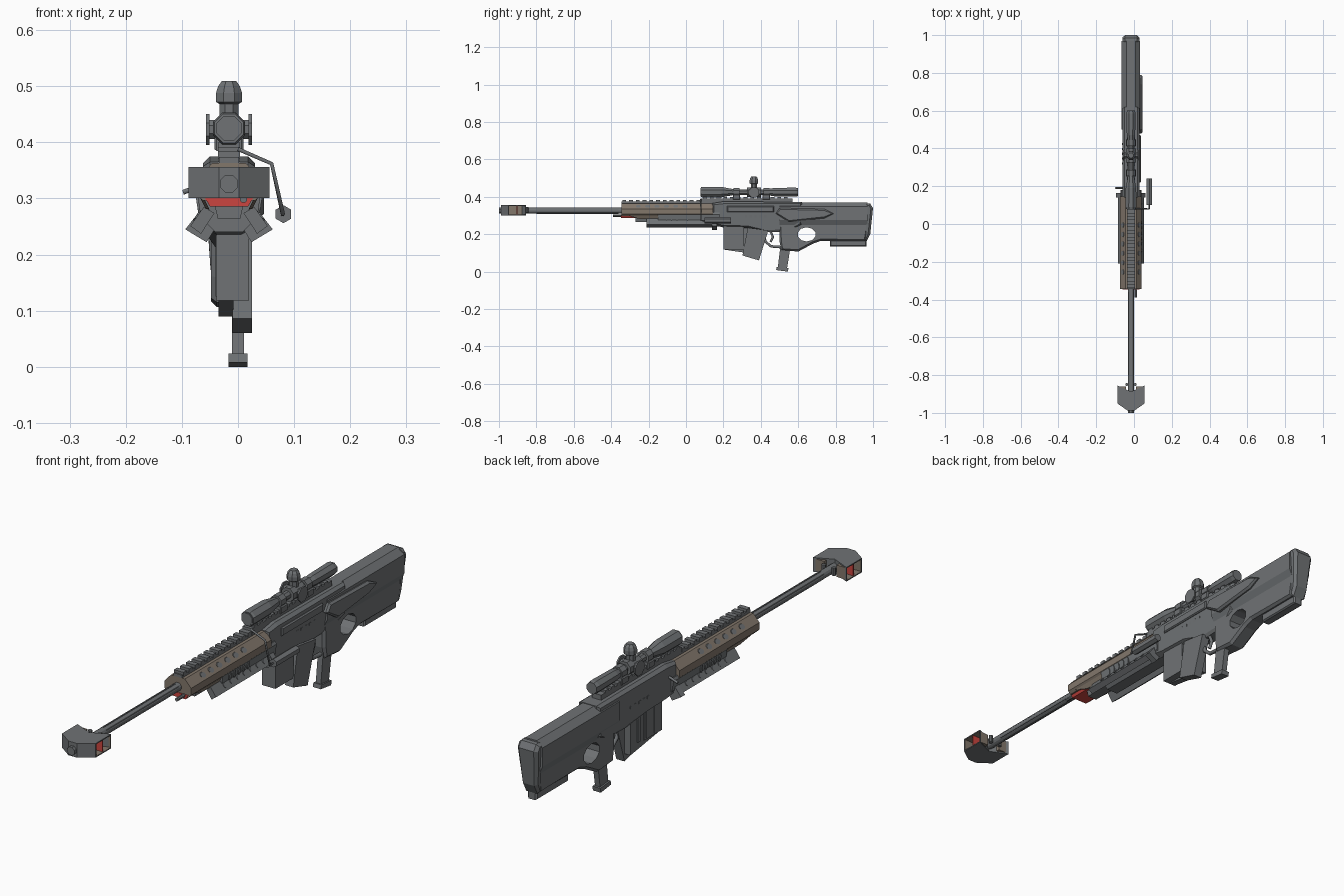
import bpy, bmesh, math

default = bpy.data.objects.get("Cube")
if default:
    bpy.data.objects.remove(default, do_unlink=True)
MID = -0.016  # bore line across the width

def make_material(name, rgb):
    mat = bpy.data.materials.new(name)
    mat.use_nodes = True
    mat.diffuse_color = (*rgb, 1)
    mat.node_tree.nodes["Principled BSDF"].inputs["Base Color"].default_value = (*rgb, 1)
    return mat

GREY = make_material("gunmetal grey", (0.16, 0.17, 0.178))
TAN = make_material("brown tan", (0.225, 0.185, 0.148))
RED = make_material("red", (0.6, 0.06, 0.05))

def finish(name, bm, *mats):
    bmesh.ops.recalc_face_normals(bm, faces=bm.faces)
    mesh = bpy.data.meshes.new(name)
    bm.to_mesh(mesh)
    bm.free()
    obj = bpy.data.objects.new(name, mesh)
    for mat in mats:
        mesh.materials.append(mat)
    bpy.context.collection.objects.link(obj)
    return obj

def place(axis, a, b, depth):
    """Point from two profile coordinates and a depth along the axis."""
    return {"x": (depth, a, b), "y": (a, depth, b), "z": (a, b, depth)}[axis]

def extruded(bm, axis, points, start, end, chamfer=0):
    """Extrude an outline along an axis, optionally with chamfered end caps."""
    low = [bm.verts.new(place(axis, a, b, start + chamfer)) for a, b in points]
    high = [bm.verts.new(place(axis, a, b, end - chamfer)) for a, b in points]
    caps = [bm.faces.new(low), bm.faces.new(high)]
    for i in range(len(points)):
        j = (i + 1) % len(points)
        bm.faces.new((low[i], low[j], high[j], high[i]))
    bmesh.ops.recalc_face_normals(bm, faces=bm.faces)
    if chamfer:
        bmesh.ops.inset_individual(bm, faces=caps, thickness=chamfer, depth=chamfer)

def slab(name, mat, axis, points, start, end, chamfer=0):
    bm = bmesh.new()
    extruded(bm, axis, points, start, end, chamfer)
    return finish(name, bm, mat)

def box(name, mat, xs, ys, zs, chamfer=0):
    outline = [(ys[0], zs[0]), (ys[1], zs[0]), (ys[1], zs[1]), (ys[0], zs[1])]
    return slab(name, mat, "x", outline, *xs, chamfer)

def mirrored(half):
    """Close a half cross-section (offset, height) around the bore line."""
    return [(MID + x, z) for x, z in half] + [(MID - x, z) for x, z in reversed(half)]

def oval(a, b, ra, rb, sides=8):
    turns = [math.tau * (i + 0.5) / sides for i in range(sides)]
    return [(a + ra * math.cos(t), b + rb * math.sin(t)) for t in turns]

def lathe(name, mat, axis, centre, rings, sides=8):
    """Stack of rings (position, radius) along an axis."""
    bm = bmesh.new()
    loops = [[bm.verts.new(place(axis, a, b, pos)) for a, b in oval(*centre, r, r, sides)]
             for pos, r in rings]
    for low, high in zip(loops, loops[1:]):
        for i in range(sides):
            j = (i + 1) % sides
            bm.faces.new((low[i], low[j], high[j], high[i]))
    bm.faces.new(loops[0])
    bm.faces.new(loops[-1])
    return finish(name, bm, mat)

def rod(name, mat, points, radius):
    curve = bpy.data.curves.new(name, "CURVE")
    curve.dimensions = "3D"
    curve.bevel_depth, curve.bevel_resolution, curve.use_fill_caps = radius, 1, True
    line = curve.splines.new("POLY")
    line.points.add(len(points) - 1)
    for p, co in zip(line.points, points):
        p.co = (*co, 1)
    curve.materials.append(mat)
    obj = bpy.data.objects.new(name, curve)
    bpy.context.collection.objects.link(obj)
    bpy.ops.object.select_all(action="DESELECT")
    obj.select_set(True)
    bpy.context.view_layer.objects.active = obj
    bpy.ops.object.convert(target="MESH")

def both_sides(name, mat, half, outline, lean=0):
    """Thin plate on each side; lean tilts it to lie on a sloping face."""
    middle = sum(z for _, z in outline) / len(outline)
    for side, word in ((1, "left"), (-1, "right")):
        x = MID + side * half
        plate = slab(f"{word}_{name}", mat, "x", outline, x - 0.003, x + 0.003)
        for v in plate.data.vertices:
            v.co.x -= side * lean * (v.co.z - middle)

# Muzzle brake: swept plan with open side ports
bm = bmesh.new()
plan = mirrored([(0.072, -0.855), (0.072, -0.95), (0.018, -0.988)])
extruded(bm, "z", plan + [(MID, -0.888)], 0.301, 0.356)
ports = [f for f in bm.faces if abs(f.normal.x) > 0.95]
bmesh.ops.inset_individual(bm, faces=ports, thickness=0.006)
walls = bmesh.ops.inset_individual(bm, faces=ports, thickness=0.001, depth=-0.045)["faces"]
for f in ports + walls:
    f.material_index = 1
finish("muzzle_brake", bm, GREY, TAN)
for side in (-1, 1):
    x = MID + side * 0.048
    box("brake_divider", RED, (x - 0.021, x + 0.021), (-0.905, -0.9), (0.304, 0.353))
    lathe("brake_clamp_bolt", GREY, "z", (MID + side * 0.022, -0.85), [(0.315, 0.008), (0.345, 0.008)])
lathe("muzzle_ring", GREY, "y", (MID, 0.326), [(-1.0, 0.017), (-0.97, 0.017)])

# Barrel with flutes
lathe("barrel", GREY, "y", (MID, 0.326), [(-0.89, 0.016), (-0.3, 0.016)], 12)
for a, b in oval(MID, 0.326, 0.0155, 0.0155, 6):
    lathe("barrel_flute", GREY, "y", (a, b), [(-0.8, 0.002), (-0.36, 0.002)], 4)

# Handguard, red underside and grey lower shell
shell = mirrored([(0.03, 0.363), (0.057, 0.334), (0.057, 0.307), (0.046, 0.296)])
slab("handguard", TAN, "y", shell, -0.345, 0.145)
slab("red_underside", RED, "y", mirrored([(0.045, 0.304), (0.034, 0.286)]), -0.347, -0.19)
both_sides("handguard_lip", TAN, 0.043, [(-0.31, 0.3), (-0.15, 0.3), (-0.15, 0.28), (-0.25, 0.282)], -0.5)
lower = mirrored([(0.05, 0.315), (0.056, 0.305), (0.05, 0.265), (0.024, 0.24)])
slab("lower_shell", GREY, "y", lower, -0.15, 0.18)
slab("bipod_hinge", GREY, "y", mirrored([(0.026, 0.29), (0.02, 0.264)]), -0.27, -0.13)
lathe("front_pin", GREY, "y", (0.01, 0.299), [(-0.39, 0.007), (-0.33, 0.007)])
for i in range(6):
    both_sides("guard_hole", GREY, 0.043, oval(-0.255 + i * 0.05, 0.349, 0.014, 0.008), 0.93)
for i in range(5):
    both_sides("shell_slot", GREY, 0.054, oval(-0.105 + i * 0.028, 0.288, 0.007, 0.015), -0.15)

# Folded bipod legs
for side, word in ((1, "left"), (-1, "right")):
    leg = [(0.026, 0.274), (0.045, 0.285), (0.069, 0.251), (0.05, 0.237)]
    slab(f"{word}_bipod_leg", GREY, "y", [(MID + side * x, z) for x, z in leg], -0.21, 0.15)
    bracket = [(0.01, 0.27), (0.044, 0.288), (0.078, 0.245), (0.04, 0.222)]
    slab(f"{word}_bipod_bracket", GREY, "y", [(MID + side * x, z) for x, z in bracket], 0.14, 0.165)
for i in range(7):
    both_sides("leg_hole", GREY, 0.057, oval(-0.14 + i * 0.04, 0.268, 0.008, 0.008), 0.7)

# Top rails with teeth
box("front_rail", GREY, (MID - 0.018, MID + 0.018), (-0.345, 0.2), (0.358, 0.374))
box("scope_rail", GREY, (MID - 0.02, MID + 0.02), (0.08, 0.57), (0.365, 0.392))
for i in range(25):
    y, lift = -0.34 + i * 0.036, 0.016 if i > 11 else 0
    box("rail_tooth", GREY, (MID - 0.02, MID + 0.02), (y, y + 0.02), (0.37 + lift, 0.384 + lift))

# Receiver
body = [(0.14, 0.365), (0.14, 0.25), (0.2, 0.236), (0.33, 0.232), (0.42, 0.21),
        (0.56, 0.215), (0.62, 0.25), (0.62, 0.372), (0.2, 0.375)]
receiver = slab("receiver", GREY, "x", body, MID - 0.046, MID + 0.046, 0.012)
for v in receiver.data.vertices:
    if v.co.z < 0.24:
        v.co.x = MID + (v.co.x - MID) * 0.65
box("ejection_cover", GREY, (MID, 0.037), (0.22, 0.47), (0.318, 0.35), 0.005)
for i in range(5):
    both_sides("receiver_vent", GREY, 0.043, oval(0.32 + i * 0.026, 0.29, 0.008, 0.017, 4), -0.1)

# Stock: wide upper body over a narrow frame with thumbhole
upper = mirrored([(0.024, 0.37), (0.049, 0.348), (0.049, 0.275), (0.03, 0.236)])
slab("stock_upper", GREY, "y", upper, 0.5, 0.97)
frame = [(0.5, 0.26), (0.5, 0.16), (0.51, 0.115), (0.6, 0.107), (0.68, 0.15), (0.72, 0.164),
         (0.96, 0.164), (0.975, 0.26)]
stock = slab("stock_frame", GREY, "x", frame, MID - 0.032, MID + 0.036, 0.01)
cutter = slab("thumbhole_cutter", GREY, "x", oval(0.645, 0.199, 0.049, 0.038, 10), -1, 1)
cutter.hide_render = True
cut = stock.modifiers.new("thumbhole", "BOOLEAN")
cut.operation, cut.object, cut.solver = "DIFFERENCE", cutter, "EXACT"
bpy.context.view_layer.objects.active = stock
bpy.ops.object.modifier_apply(modifier=cut.name)
bpy.data.objects.remove(cutter, do_unlink=True)
pad = [(0.955, 0.35), (0.965, 0.365), (0.985, 0.363), (1.0, 0.34), (0.985, 0.2), (0.965, 0.162), (0.95, 0.17)]
butt = slab("butt_pad", GREY, "x", pad, MID - 0.044, MID + 0.044, 0.012)
for v in butt.data.vertices:
    if v.co.z < 0.22:
        v.co.x = MID + (v.co.x - MID) * 0.75
box("stock_foot", GREY, (MID - 0.02, MID + 0.02), (0.77, 0.965), (0.135, 0.17), 0.006)
cheek = [(0.48, 0.31), (0.55, 0.265), (0.74, 0.285), (0.79, 0.31), (0.74, 0.335), (0.5, 0.34)]
slab("left_side_panel", GREY, "x", cheek, 0.02, 0.046, 0.008)

# Rear post, trigger and guard
slab("rear_post", GREY, "x", [(0.505, 0.14), (0.56, 0.14), (0.54, 0.015), (0.49, 0.015)], -0.011, 0.011)
slab("post_foot", GREY, "x", [(0.482, 0.008), (0.545, 0), (0.548, 0.018), (0.485, 0.024)], -0.017, 0.017)
rod("trigger_guard", GREY, [(0, 0.41, 0.22), (0, 0.425, 0.16), (0, 0.455, 0.135), (0, 0.52, 0.13)], 0.008)
rod("trigger", GREY, [(0, 0.45, 0.22), (0, 0.465, 0.185), (0, 0.452, 0.158)], 0.007)

# Magazines
slab("main_magazine", GREY, "x", [(0.2, 0.25), (0.2, 0.118), (0.39, 0.09), (0.39, 0.25)], -0.035, -0.008)
box("magazine_well", GREY, (-0.038, 0.02), (0.2, 0.31), (0.118, 0.25))
slab("tilted_magazine", GREY, "x", [(0.33, 0.235), (0.302, 0.086), (0.39, 0.06), (0.44, 0.22)], -0.01, 0.025)
for i in range(3):
    box("magazine_rib", GREY, (-0.04, -0.03), (0.235 + i * 0.05, 0.25 + i * 0.05), (0.125, 0.24))

# Scope, rings and turrets
scope = [(0.08, 0.028), (0.09, 0.031), (0.19, 0.03), (0.26, 0.016), (0.43, 0.016),
         (0.47, 0.024), (0.585, 0.026), (0.6, 0.023)]
AXIS = (MID, 0.425)
lathe("scope_body", GREY, "y", AXIS, scope)
lathe("scope_front_lens", GREY, "y", AXIS, [(0.077, 0.024), (0.085, 0.024)])
for y in (0.27, 0.43):
    lathe("scope_ring", GREY, "y", AXIS, [(y - 0.016, 0.025), (y + 0.016, 0.025)])
    box("ring_mount", GREY, (MID - 0.026, MID + 0.026), (y - 0.02, y + 0.02), (0.385, 0.412), 0.004)
lathe("scope_saddle", GREY, "y", AXIS, [(0.325, 0.028), (0.4, 0.028)])
turret = [(0.44, 0.018), (0.468, 0.018), (0.472, 0.025), (0.488, 0.025), (0.5, 0.021), (0.509, 0.014)]
lathe("top_turret", GREY, "z", (MID, 0.363), turret)
both_sides("turret_cap", GREY, 0.038, oval(0.363, 0.423, 0.03, 0.03))
lathe("side_turret_stem", GREY, "x", (0.363, 0.423), [(MID - 0.037, 0.018), (MID + 0.037, 0.018)])

# Folded carrying handle and charging lever
rod("carry_handle_arm", GREY, [(0, 0.08, 0.388), (0.06, 0.08, 0.362), (0.08, 0.08, 0.272), (0.08, 0.12, 0.272)], 0.004)
lathe("carry_handle_grip", GREY, "y", (0.081, 0.272), [(0.1, 0.016), (0.24, 0.016)], 6)
rod("charging_lever", GREY, [(-0.05, 0.19, 0.328), (-0.098, 0.19, 0.311)], 0.005)
